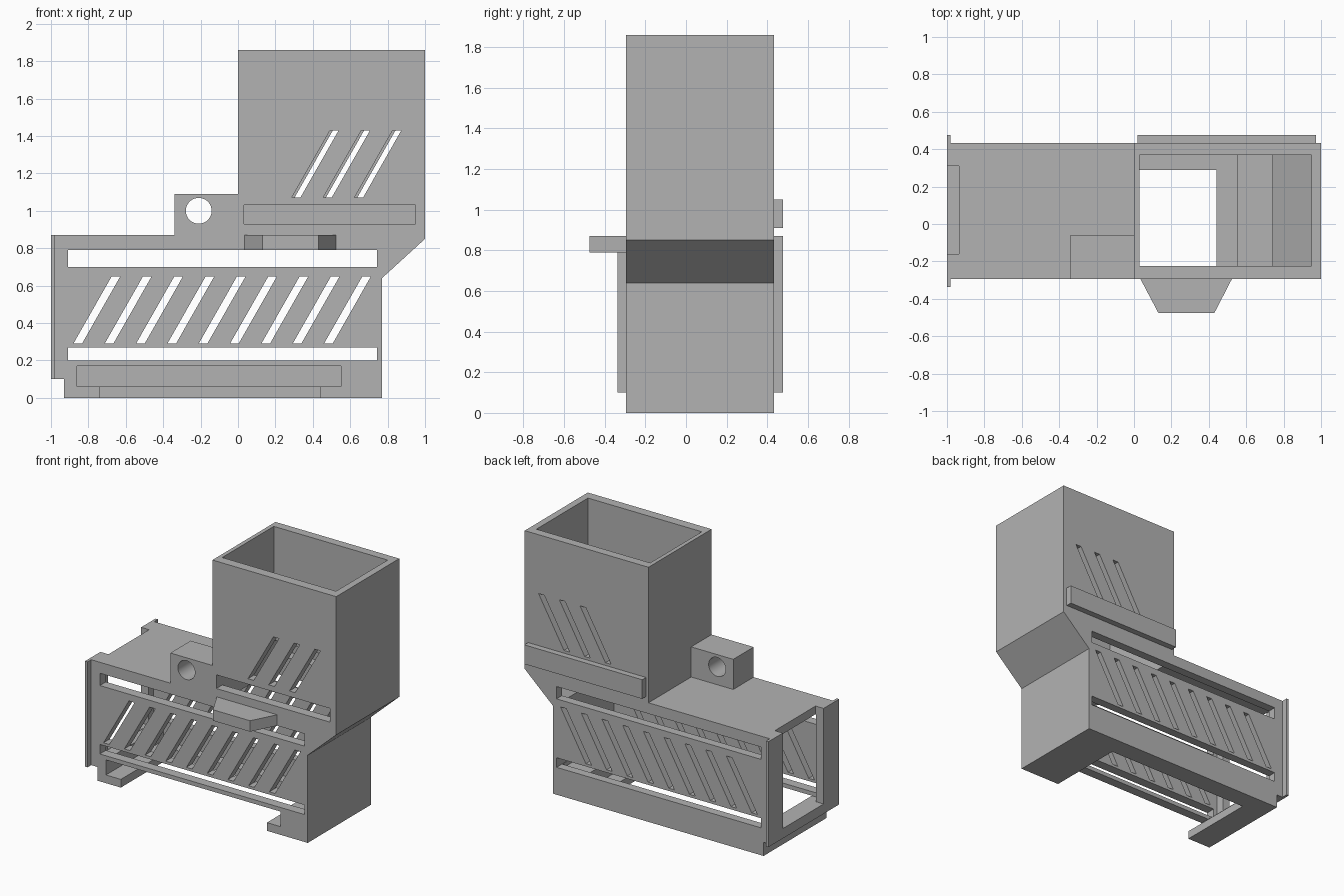
import bpy, bmesh, math
from mathutils import Vector

cube = bpy.data.objects.get("Cube")
if cube:
    bpy.data.objects.remove(cube, do_unlink=True)

grey = bpy.data.materials.new("plain grey")
grey.use_nodes = True
GREY = (0.45, 0.45, 0.45, 1)
grey.diffuse_color = GREY
grey.node_tree.nodes["Principled BSDF"].inputs["Base Color"].default_value = GREY


def extrude(bm, points, axis, lo, hi):
    """Add a prism: a profile in xz pushed along y, or in xy pushed along z."""
    def place(a, b, t):
        return Vector((a, t, b)) if axis == "y" else Vector((a, b, t))
    face = bm.faces.new([bm.verts.new(place(a, b, lo)) for a, b in points])
    made = bmesh.ops.extrude_face_region(bm, geom=[face])["geom"]
    step = place(0, 0, hi - lo)
    bmesh.ops.translate(bm, vec=step, verts=[g for g in made if isinstance(g, bmesh.types.BMVert)])


def rect(x0, x1, z0, z1):
    return [(x0, z0), (x1, z0), (x1, z1), (x0, z1)]


def solid(name, prisms):
    """Make one object out of a list of (profile, axis, lo, hi)."""
    bm = bmesh.new()
    for prism in prisms:
        extrude(bm, *prism)
    bmesh.ops.recalc_face_normals(bm, faces=bm.faces)
    mesh = bpy.data.meshes.new(name)
    bm.to_mesh(mesh)
    bm.free()
    mesh.materials.append(grey)
    obj = bpy.data.objects.new(name, mesh)
    bpy.context.scene.collection.objects.link(obj)
    return obj


def box(name, x0, x1, y0, y1, z0, z1):
    return solid(name, [(rect(x0, x1, z0, z1), "y", y0, y1)])


def cut(target, cutter):
    """Subtract the cutter from the target and discard the cutter."""
    cutter.hide_render = True
    mod = target.modifiers.new("cut", "BOOLEAN")
    mod.operation = "DIFFERENCE"
    mod.solver = "EXACT"
    mod.object = cutter
    bpy.context.view_layer.update()
    graph = bpy.context.evaluated_depsgraph_get()
    result = bpy.data.meshes.new_from_object(target.evaluated_get(graph))
    target.modifiers.clear()
    target.data = result
    bpy.data.objects.remove(cutter, do_unlink=True)


def slanted(x, z, shift=0.205, width=0.046, height=0.36):
    return [(x, z), (x + width, z), (x + width + shift, z + height), (x + shift, z + height)]


FRONT, BACK = -0.295, 0.433
IN_FRONT, IN_BACK = -0.225, 0.37

# Outer shell: long box with the tower overhanging one end
body = solid("body", [([
    (-0.93, 0), (0.77, 0), (0.77, 0.64), (1, 0.85), (1, 1.86), (0, 1.86),
    (0, 0.87), (-1, 0.87), (-1, 0.1), (-0.93, 0.1)], "y", FRONT, BACK)])

# Hollow chamber open at the tower top
cut(body, solid("chamber_cutter", [([
    (-0.94, 0.17), (0.74, 0.17), (0.74, 0.66), (0.95, 0.855), (0.95, 2), (0.03, 2),
    (0.03, 0.81), (-0.94, 0.81)], "y", IN_FRONT, IN_BACK)]))

# Tray slot in the front, its opening up into the chamber, and the open floor
cut(body, box("tray_cutter", -0.86, 0.55, -0.5, IN_BACK, 0.06, 0.17))
cut(body, box("throat_cutter", -0.858, 0.548, IN_FRONT + 0.002, IN_BACK - 0.002, 0.1, 0.3))
cut(body, box("floor_cutter", -0.74, 0.44, -0.5, 0.29, -0.1, 0.1))

# Open end with a notch in the lid
cut(body, box("end_cutter", -1.1, -0.935, -0.16, 0.31, 0.172, 1))

# Long vents and slanted vents through both side walls
vents = [(rect(-0.91, 0.743, z, z + h), "y", -0.5, 0.6) for z, h in ((0.2, 0.07), (0.7, 0.09))]
vents += [(slanted(-0.88 + 0.1675 * i, 0.29), "y", -0.5, 0.6) for i in range(9)]
vents += [(slanted(0.287 + 0.1675 * i, 1.07), "y", -0.5, 0.1) for i in range(3)]
vents += [(slanted(0.302 + 0.1675 * i, 1.07), "y", 0.1, 0.6) for i in range(3)]
for vent in vents:
    cut(body, solid("vent_cutter", [vent]))

# Gate slot across the tower, closed by a housing at the back
GATE = (0.032, 0.948)
cut(body, box("gate_cutter", *GATE, -0.5, 0.6, 0.93, 1.03))
housing = box("gate_housing", 0.02, 0.972, BACK, 0.477, 0.91, 1.05)
cut(housing, box("housing_cutter", *GATE, 0.3, 0.45, 0.93, 1.03))

# Mounting block with a round bore
block = box("mounting_block", -0.34, 0, FRONT, -0.06, 0.87, 1.09)
ring = [(-0.21 + 0.069 * math.cos(a), 1 + 0.069 * math.sin(a))
        for a in (math.tau * i / 48 for i in range(48))]
cut(block, solid("bore_cutter", [(ring, "y", -0.5, 0.1)]))

# Tapered lug on the front
solid("front_lug", [([(0.035, FRONT), (0.13, -0.475), (0.43, -0.475), (0.523, FRONT)],
                     "z", 0.79, 0.87)])

# Thin flanges beside the open end
box("front_flange", -1, -0.98, -0.338, FRONT, 0.1, 0.87)
box("back_flange", -1, -0.98, BACK, 0.477, 0.1, 0.87)

# Crisp edges with a smooth bore
bpy.ops.object.select_all(action="DESELECT")
block.select_set(True)
bpy.context.view_layer.objects.active = block
bpy.ops.object.shade_smooth_by_angle(angle=math.radians(30))
